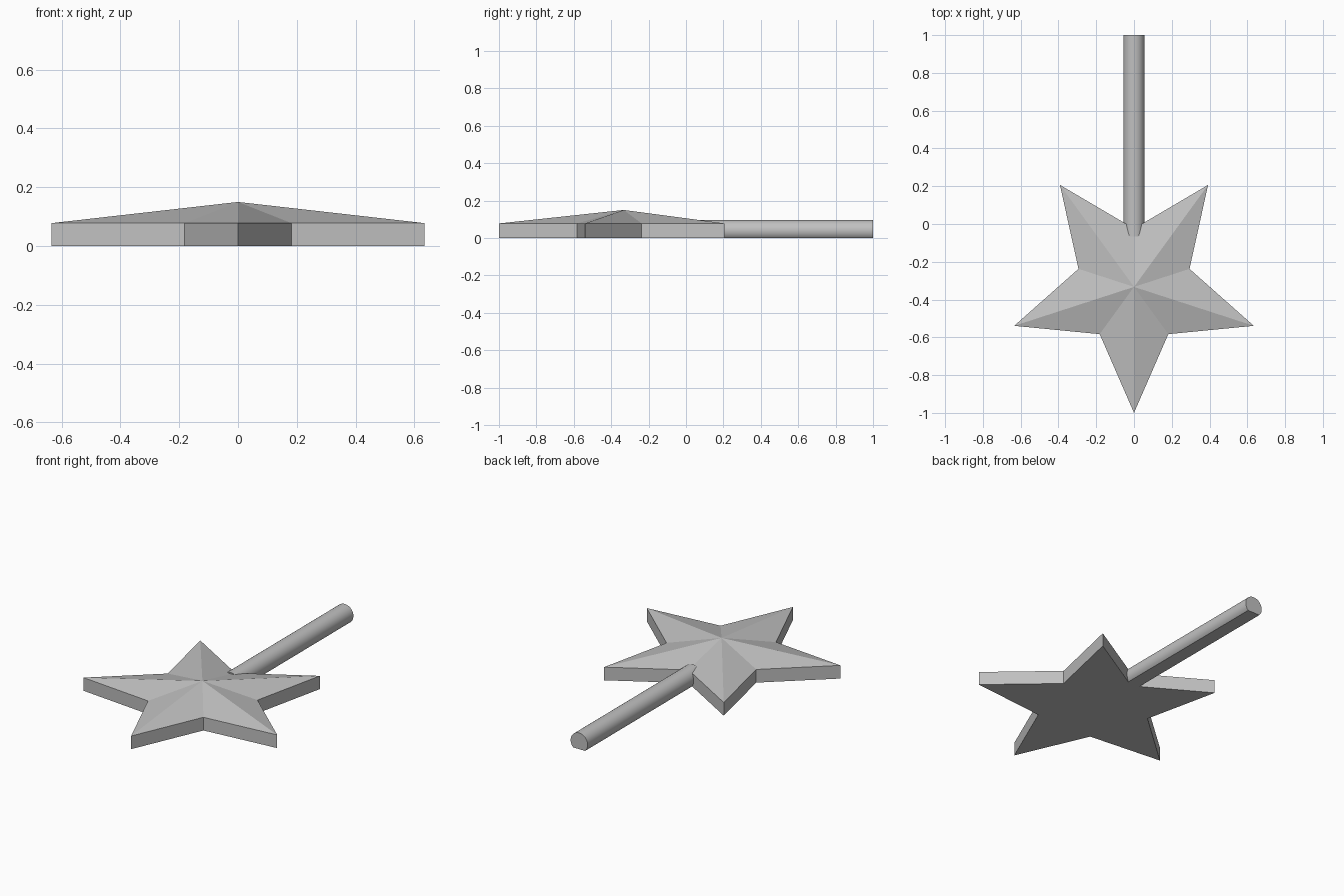
import bpy, bmesh, math
from mathutils import Matrix, Vector

cube = bpy.data.objects.get("Cube")
if cube:
    bpy.data.objects.remove(cube, do_unlink=True)

grey = bpy.data.materials.new("plain grey")
grey.use_nodes = True
colour = (0.53, 0.53, 0.53, 1)
grey.diffuse_color = colour
grey.node_tree.nodes["Principled BSDF"].inputs["Base Color"].default_value = colour

CENTRE_Y = -0.333
TIP_RADIUS, NOTCH_RADIUS = 0.667, 0.309
RIM_Z, PEAK_Z = 0.078, 0.15
ROD_RADIUS, ROD_Z = 0.056, 0.04
ROD_START, ROD_END = -0.065, 1.0


def finish(bm, name):
    bmesh.ops.recalc_face_normals(bm, faces=bm.faces)
    mesh = bpy.data.meshes.new(name)
    bm.to_mesh(mesh)
    bm.free()
    mesh.materials.append(grey)
    obj = bpy.data.objects.new(name, mesh)
    bpy.context.collection.objects.link(obj)
    return obj


# Five-pointed star: flat base, upright rim, facets rising to a central peak
bm = bmesh.new()
base = []
for i in range(10):
    radius = NOTCH_RADIUS if i % 2 else TIP_RADIUS
    angle = -math.pi / 2 + i * math.pi / 5
    base.append(bm.verts.new((radius * math.cos(angle),
                              CENTRE_Y + radius * math.sin(angle), 0)))
rim = [bm.verts.new(v.co + Vector((0, 0, RIM_Z))) for v in base]
peak = bm.verts.new((0, CENTRE_Y, PEAK_Z))
bm.faces.new(base[::-1])
for i in range(10):
    j = (i + 1) % 10
    bm.faces.new((base[i], base[j], rim[j], rim[i]))
    bm.faces.new((rim[i], rim[j], peak))
finish(bm, "star")

# Round rod behind the star, with its underside cut flat
bm = bmesh.new()
place = Matrix.Translation((0, (ROD_START + ROD_END) / 2, ROD_Z)) @ Matrix.Rotation(math.pi / 2, 4, 'X')
bmesh.ops.create_cone(bm, cap_ends=True, segments=48, radius1=ROD_RADIUS,
                      radius2=ROD_RADIUS, depth=ROD_END - ROD_START, matrix=place)
cut = bmesh.ops.bisect_plane(bm, geom=bm.verts[:] + bm.edges[:] + bm.faces[:],
                             plane_co=(0, 0, 0), plane_no=(0, 0, 1), clear_inner=True)
bmesh.ops.holes_fill(bm, edges=[e for e in bm.edges if e.is_boundary], sides=0)
rod = finish(bm, "rod")
bpy.ops.object.select_all(action='DESELECT')
rod.select_set(True)
bpy.context.view_layer.objects.active = rod
bpy.ops.object.shade_smooth_by_angle(angle=math.radians(30))
